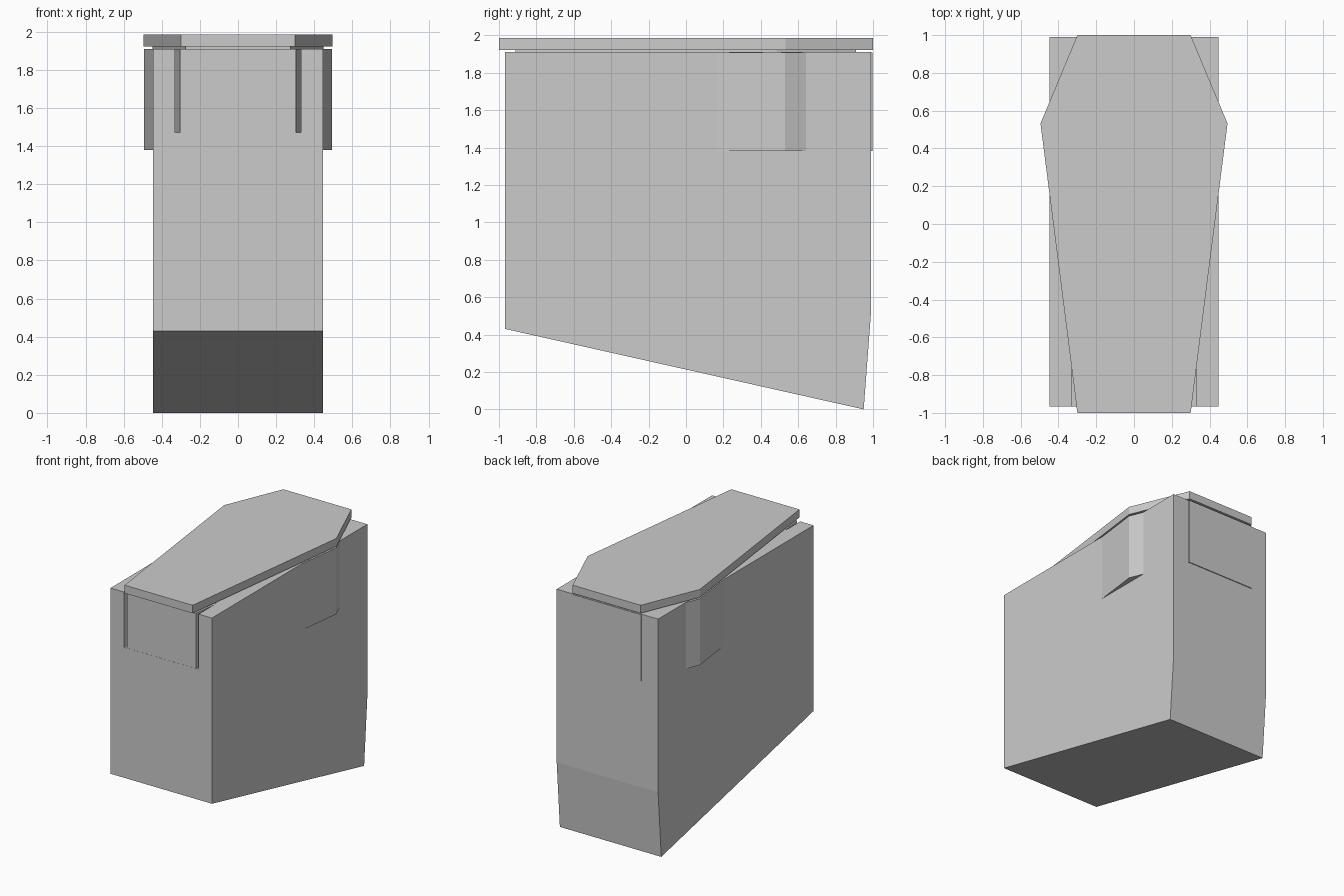
import bpy, bmesh
from mathutils import Vector

if "Cube" in bpy.data.objects:
    bpy.data.objects.remove(bpy.data.objects["Cube"])


def prism(name, points, offset):
    """Extrude a closed 3D outline along an offset."""
    bm = bmesh.new()
    face = bm.faces.new([bm.verts.new(p) for p in points])
    geo = bmesh.ops.extrude_face_region(bm, geom=[face])["geom"]
    bmesh.ops.translate(bm, vec=Vector(offset),
                        verts=[g for g in geo if isinstance(g, bmesh.types.BMVert)])
    bmesh.ops.recalc_face_normals(bm, faces=bm.faces)
    mesh = bpy.data.meshes.new(name)
    bm.to_mesh(mesh)
    bm.free()
    obj = bpy.data.objects.new(name, mesh)
    bpy.context.collection.objects.link(obj)
    return obj


def hexagon(name, half, z0, z1):
    """Mirrored six-sided outline extruded upward."""
    outline = half + [(-x, y) for x, y in reversed(half)]
    return prism(name, [(x, y, z0) for x, y in outline], (0, 0, z1 - z0))


# Earth block with sloping underside
profile = [(-0.967, 0.43), (0.95, 0), (0.99, 0.53), (0.99, 1.91), (-0.967, 1.91)]
block = prism("earth_block", [(-0.447, y, z) for y, z in profile], (0.894, 0, 0))

# Narrow slot at the front of the block, around the foot of the coffin
slot = [(-0.33, -1.1), (0.33, -1.1), (0.33, -0.75), (-0.33, -0.75)]
cutter = prism("slot_cutter", [(x, y, 1.47) for x, y in slot], (0, 0, 0.6))
cutter.hide_render = True
cutter.hide_viewport = True
cut = block.modifiers.new("slot", "BOOLEAN")
cut.operation = "DIFFERENCE"
cut.solver = "EXACT"
cut.object = cutter

# Coffin body, inset rim and lid
hexagon("coffin_body", [(0.304, -0.966), (0.493, 0.53), (0.30, 0.997)], 1.38, 1.909)
hexagon("coffin_rim", [(0.275, -0.912), (0.448, 0.485), (0.275, 0.908)], 1.90, 1.921)
hexagon("coffin_lid", [(0.30, -1.0), (0.495, 0.532), (0.30, 1.0)], 1.921, 1.985)
